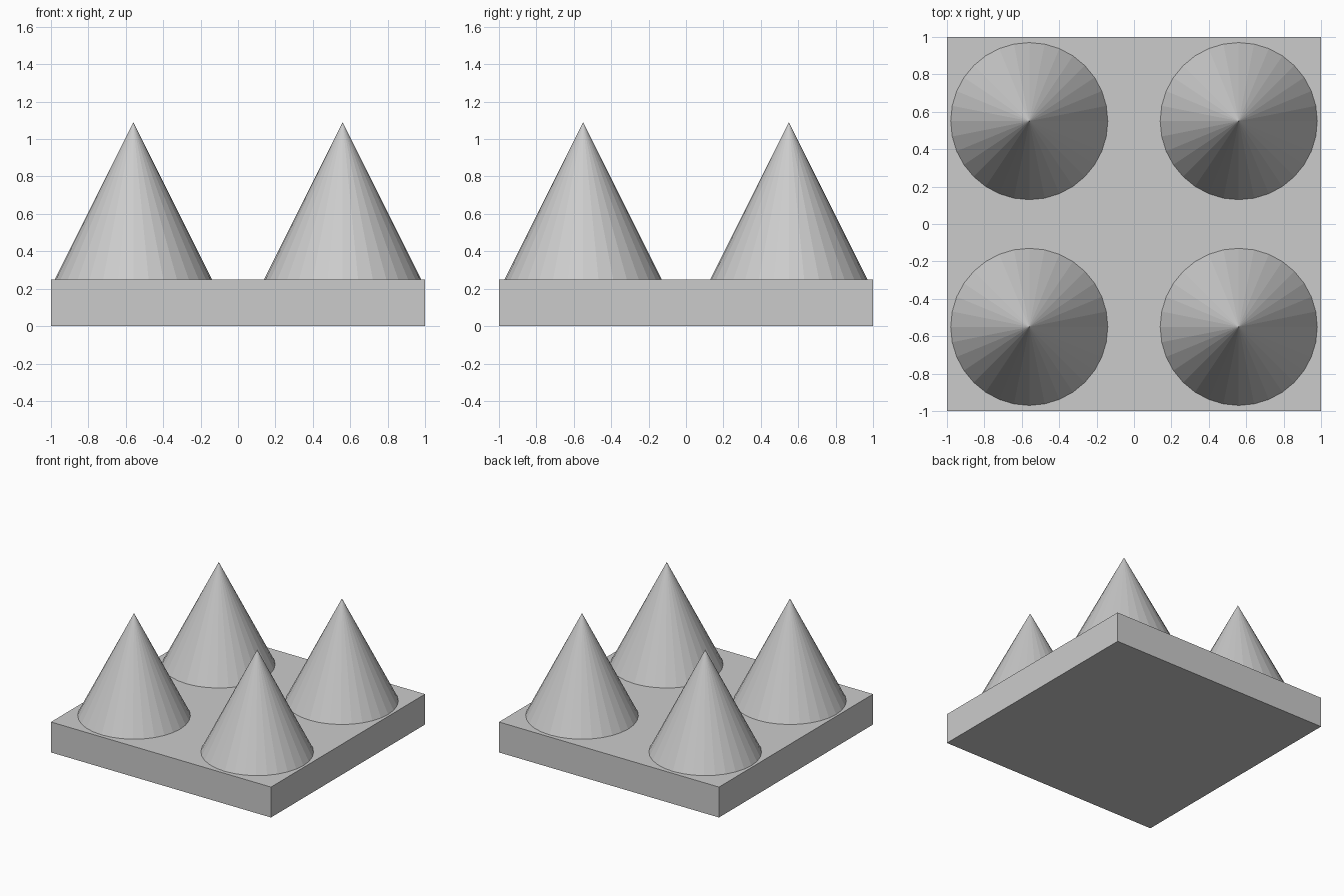
import bpy

if "Cube" in bpy.data.objects:
    bpy.data.objects.remove(bpy.data.objects["Cube"])

BASE_H = 0.25
CONE_R = 0.42
CONE_H = 0.84

# Square base slab
bpy.ops.mesh.primitive_cube_add(size=1, location=(0, 0, BASE_H / 2))
base = bpy.context.object
base.name = "base_plate"
base.scale = (2, 2, BASE_H)


# Flat-faced cone standing on the slab
def add_spike(name, x, y):
    bpy.ops.mesh.primitive_cone_add(
        vertices=32, radius1=CONE_R, radius2=0, depth=CONE_H,
        location=(x, y, BASE_H + CONE_H / 2))
    bpy.context.object.name = name


# Four cones, one per corner
for side, x in (("left", -0.56), ("right", 0.56)):
    for end, y in (("front", -0.55), ("back", 0.55)):
        add_spike(f"{end}_{side}_cone", x, y)
